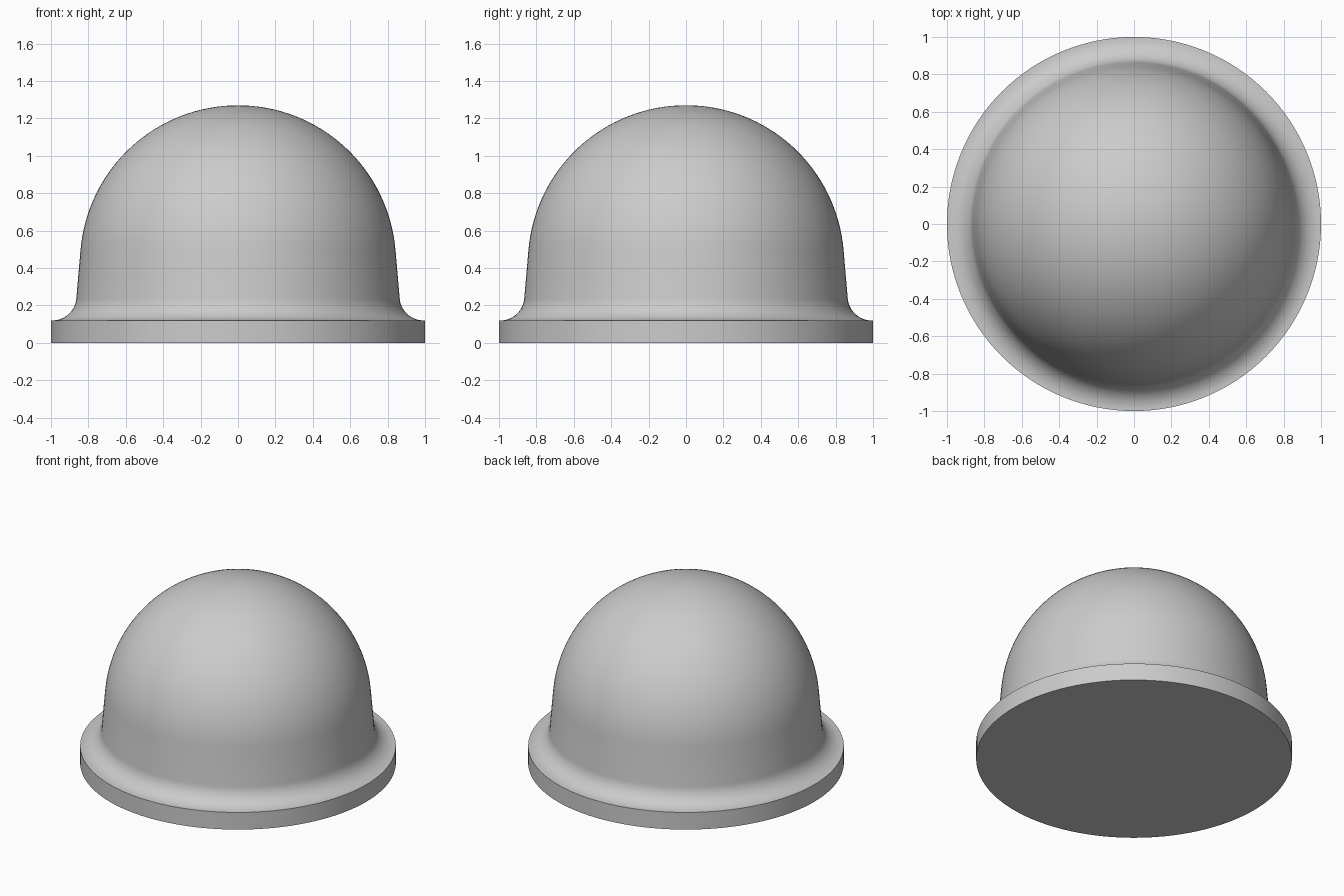
import bpy, bmesh
from math import sin, cos, radians, pi

if "Cube" in bpy.data.objects:
    bpy.data.objects.remove(bpy.data.objects["Cube"])


def arc(cx, cz, r, a0, a1, n):
    """Points of an arc in the XZ plane, angles in degrees."""
    angles = [radians(a0 + (a1 - a0) * i / n) for i in range(n + 1)]
    return [(cx + r * cos(a), cz + r * sin(a)) for a in angles]


# Half profile: base disc, flange rim, concave fillet, drafted wall, dome
profile = [(0, 0), (1, 0), (1, 0.12)]
profile += arc(0.992, 0.248, 0.128, 270, 185, 14)
profile += arc(0, 0.425, 0.845, 5, 90, 32)
profile[-1] = (0, 1.27)

# Revolve the profile around z
bm = bmesh.new()
verts = [bm.verts.new((x, 0, z)) for x, z in profile]
edges = [bm.edges.new(pair) for pair in zip(verts, verts[1:])]
bmesh.ops.spin(bm, geom=verts + edges, cent=(0, 0, 0), axis=(0, 0, 1),
               angle=2 * pi, steps=128, use_merge=True)
bmesh.ops.remove_doubles(bm, verts=bm.verts, dist=1e-4)
bmesh.ops.recalc_face_normals(bm, faces=bm.faces)

mesh = bpy.data.meshes.new("flanged_dome")
bm.to_mesh(mesh)
bm.free()
dome = bpy.data.objects.new("flanged_dome", mesh)
bpy.context.collection.objects.link(dome)

# Smooth curves, crisp rim edges
bpy.context.view_layer.objects.active = dome
dome.select_set(True)
bpy.ops.object.shade_smooth_by_angle(angle=radians(30))
